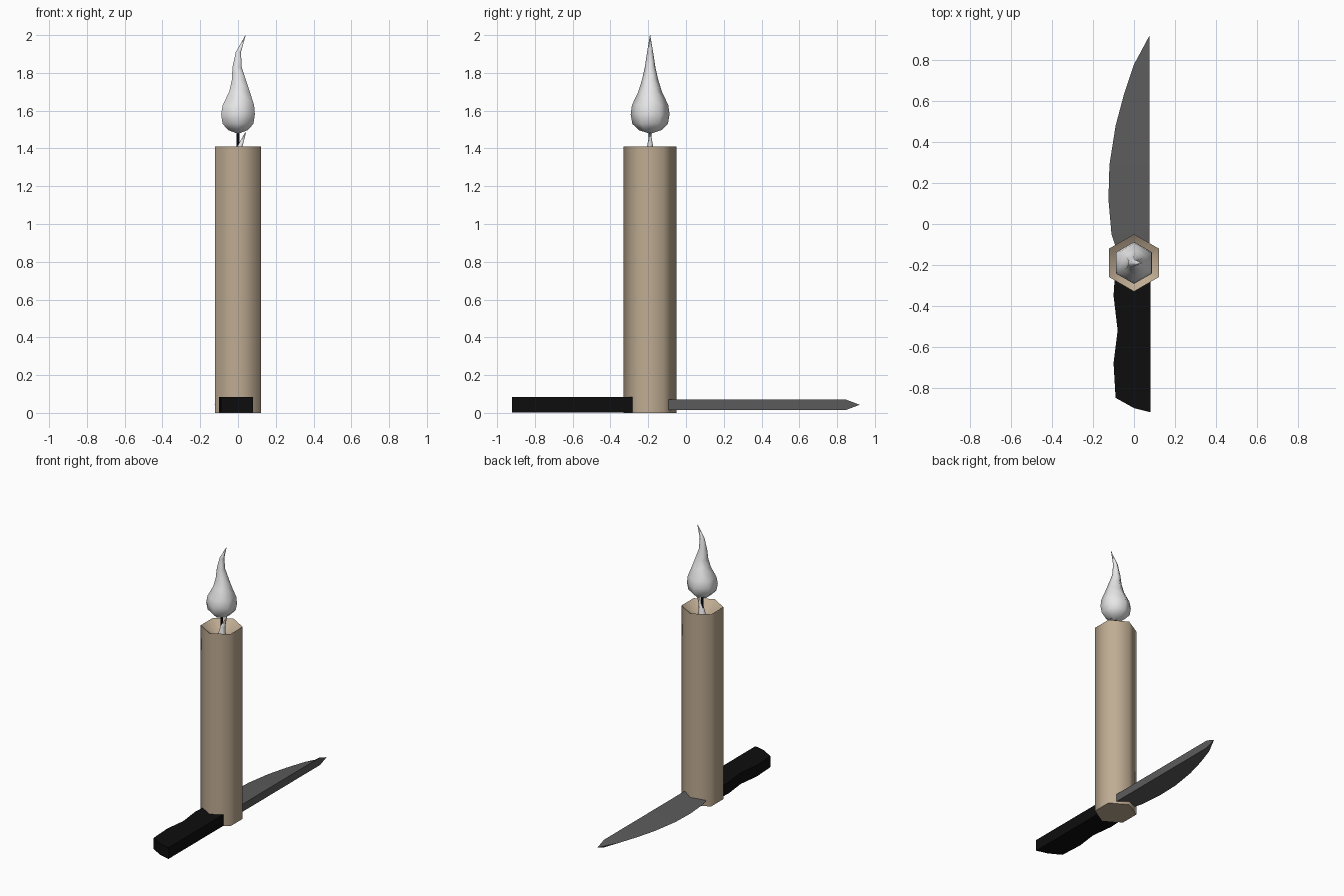
import bpy, bmesh, math

if "Cube" in bpy.data.objects:
    bpy.data.objects.remove(bpy.data.objects["Cube"])

CY = -0.19  # candle axis position in y


def material(name, rgb):
    m = bpy.data.materials.new(name)
    m.diffuse_color = (*rgb, 1)
    m.use_nodes = True
    m.node_tree.nodes["Principled BSDF"].inputs["Base Color"].default_value = m.diffuse_color
    return m


WAX = material("tan_wax", (0.52, 0.41, 0.29))
PALE = material("pale_flame", (0.8, 0.8, 0.8))
BLACK = material("black", (0.004, 0.004, 0.004))
STEEL = material("dark_steel", (0.105, 0.105, 0.105))


def finish(bm, name, mat, smooth=None):
    bmesh.ops.remove_doubles(bm, verts=bm.verts, dist=0.0001)
    bmesh.ops.recalc_face_normals(bm, faces=bm.faces)
    me = bpy.data.meshes.new(name)
    bm.to_mesh(me)
    bm.free()
    me.materials.append(mat)
    ob = bpy.data.objects.new(name, me)
    bpy.context.collection.objects.link(ob)
    if smooth:
        bpy.context.view_layer.objects.active = ob
        ob.select_set(True)
        bpy.ops.object.shade_smooth_by_angle(angle=math.radians(smooth))
        ob.select_set(False)
    return ob


def loft(name, rings, mat, sides=6, smooth=None):
    """Stack rings of (radius, z, x offset), capped at both ends."""
    bm = bmesh.new()
    loops = []
    for r, z, x in rings:
        loops.append([bm.verts.new((x + r * math.sin(math.tau * i / sides),
                                    CY + r * math.cos(math.tau * i / sides), z))
                      for i in range(sides)])
    for a, b in zip(loops, loops[1:]):
        for i in range(sides):
            j = (i + 1) % sides
            bm.faces.new((a[i], a[j], b[j], b[i]))
    bm.faces.new(loops[0])
    bm.faces.new(loops[-1])
    return finish(bm, name, mat, smooth)


# Candle: hexagonal column with a melted hollow in the top
loft("candle", [(0.14, 0, 0), (0.14, 1.41, 0), (0.035, 1.33, 0)], WAX, smooth=65)

# Wick and the pale sliver leaning beside it
loft("wick", [(0.008, 1.32, 0), (0.008, 1.51, 0)], BLACK)
loft("wick_wax", [(0.03, 1.33, 0.0), (0.016, 1.41, 0.01), (0.003, 1.485, 0.04)],
     PALE, smooth=65)

# Flame: swelling teardrop with a swaying tip
loft("flame", [(0.008, 1.48, 0), (0.06, 1.497, 0), (0.094, 1.53, 0),
               (0.103, 1.58, 0), (0.096, 1.63, 0.002), (0.063, 1.70, 0.008),
               (0.044, 1.76, 0.005), (0.028, 1.83, -0.005),
               (0.016, 1.91, 0.002), (0.001, 2.0, 0.04)], PALE, smooth=80)

# Knife handle: extruded outline with finger grooves
outline = [(0.08, -0.92), (0, -0.90), (-0.09, -0.85), (-0.10, -0.68),
           (-0.08, -0.52), (-0.10, -0.35), (-0.09, -0.2), (0.08, -0.2)]
bm = bmesh.new()
face = bm.faces.new([bm.verts.new((x, y, 0.001)) for x, y in outline])
ext = bmesh.ops.extrude_face_region(bm, geom=[face])["geom"]
bmesh.ops.translate(bm, vec=(0, 0, 0.082),
                    verts=[g for g in ext if isinstance(g, bmesh.types.BMVert)])
finish(bm, "knife_handle", BLACK)

# Knife blade: thick straight spine wedging to a curved cutting edge
edge = [(-0.09, -0.2), (-0.09, -0.11), (-0.11, -0.05), (-0.125, 0.12),
        (-0.12, 0.29), (-0.09, 0.48), (-0.05, 0.63), (0, 0.78), (0.035, 0.845)]
ZM, HALF = 0.043, 0.028
bm = bmesh.new()
rows = [[bm.verts.new(p) for p in ((0.075, y, ZM + HALF), (x, y, ZM),
                                   (0.075, y, ZM - HALF))] for x, y in edge]
for a, b in zip(rows, rows[1:]):
    for i in range(3):
        j = (i + 1) % 3
        bm.faces.new((a[i], a[j], b[j], b[i]))
bm.faces.new(rows[0])
tip = bm.verts.new((0.075, 0.92, ZM))
for i in range(3):
    bm.faces.new((rows[-1][i], rows[-1][(i + 1) % 3], tip))
finish(bm, "knife_blade", STEEL)
